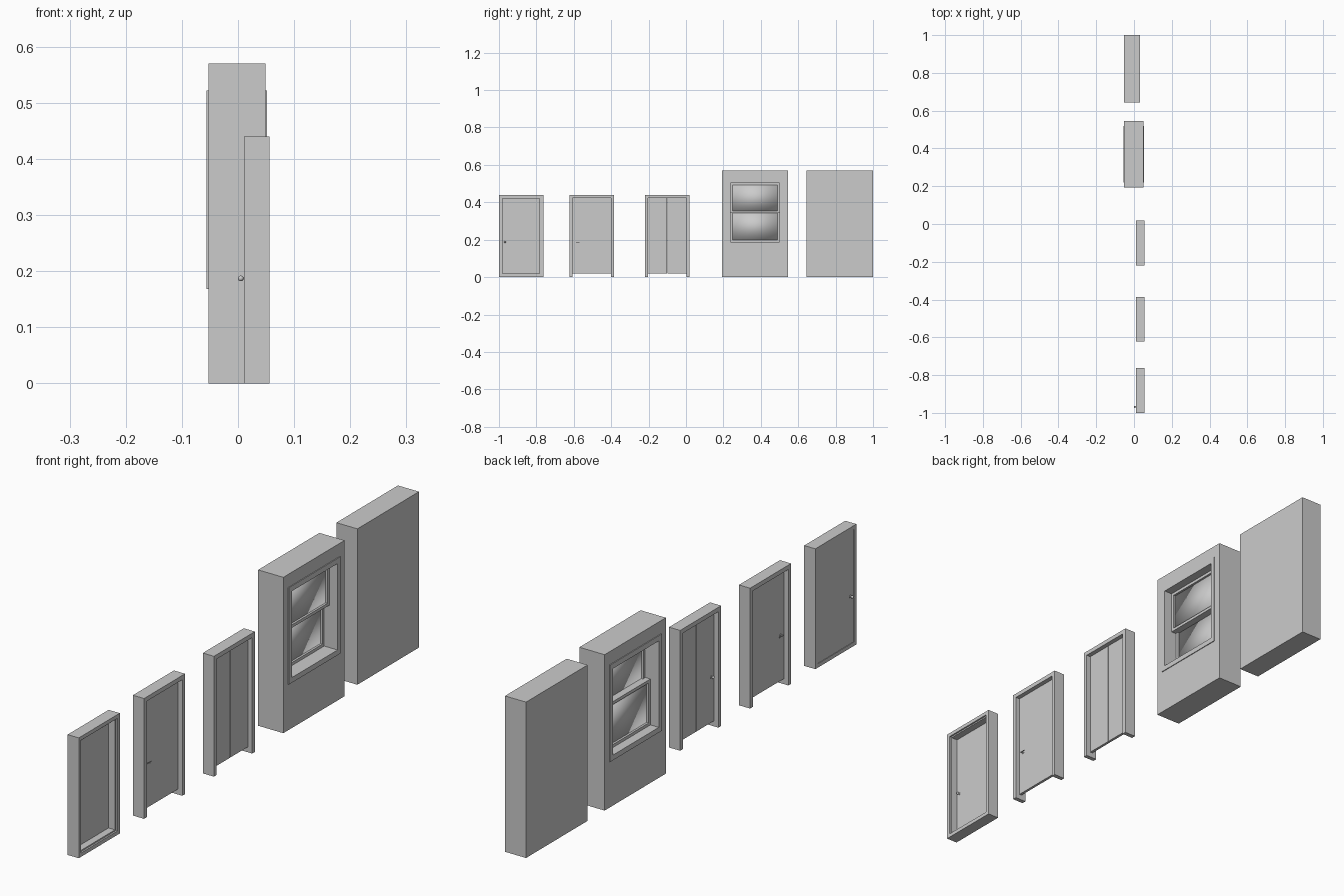
import bpy, bmesh, math
from mathutils import Matrix, Vector

if "Cube" in bpy.data.objects:
    bpy.data.objects.remove(bpy.data.objects["Cube"])


def finish(name, bm, smooth=False):
    me = bpy.data.meshes.new(name)
    bmesh.ops.recalc_face_normals(bm, faces=bm.faces)
    bm.to_mesh(me)
    bm.free()
    ob = bpy.data.objects.new(name, me)
    bpy.context.collection.objects.link(ob)
    for p in me.polygons:
        p.use_smooth = smooth
    return ob


def box(name, x, y, z, smooth=False):
    bm = bmesh.new()
    size = Vector((x[1] - x[0], y[1] - y[0], z[1] - z[0]))
    mid = Vector((sum(x) / 2, sum(y) / 2, sum(z) / 2))
    bmesh.ops.create_cube(bm, size=1, matrix=Matrix.Translation(mid) @ Matrix.Diagonal(size).to_4x4())
    return finish(name, bm, smooth)


def ring(name, x, y, z, w, h=None):
    """Closed rectangular frame in the YZ plane, side width w and rail height h."""
    h = h or w
    bm = bmesh.new()
    loops = []
    for xx in x:
        for dy, dz in ((0, 0), (w, h)):
            a, b, c, d = y[0] + dy, y[1] - dy, z[0] + dz, z[1] - dz
            loops.append([bm.verts.new((xx, p, q)) for p, q in ((a, c), (b, c), (b, d), (a, d))])
    for l, m in ((0, 1), (1, 3), (3, 2), (2, 0)):
        for i in range(4):
            j = (i + 1) % 4
            bm.faces.new((loops[l][i], loops[l][j], loops[m][j], loops[m][i]))
    return finish(name, bm)


def arch(name, x, y, top, w):
    """Three-sided frame open at the floor."""
    bm = bmesh.new()
    pts = [(y[0], 0), (y[0], top), (y[1], top), (y[1], 0),
           (y[1] - w, 0), (y[1] - w, top - w), (y[0] + w, top - w), (y[0] + w, 0)]
    f = bm.faces.new([bm.verts.new((x[0], p, q)) for p, q in pts])
    ext = bmesh.ops.extrude_face_region(bm, geom=[f])
    bmesh.ops.translate(bm, vec=(x[1] - x[0], 0, 0),
                        verts=[v for v in ext['geom'] if isinstance(v, bmesh.types.BMVert)])
    return finish(name, bm)


def handle(name, x, y, z, side, lever):
    """Rose and stem along x, ending in a knob or a lever."""
    bm = bmesh.new()
    turn = Matrix.Rotation(math.pi / 2, 4, 'Y')
    for r, a, b in ((0.005, 0, 0.002), (0.002, 0, 0.009)):
        bmesh.ops.create_cone(bm, cap_ends=True, segments=16, radius1=r, radius2=r, depth=b - a,
                              matrix=Matrix.Translation((x + side * (a + b) / 2, y, z)) @ turn)
    if lever:
        bmesh.ops.create_cone(bm, cap_ends=True, segments=12, radius1=0.002, radius2=0.0015, depth=0.02,
                              matrix=Matrix.Translation((x + side * 0.009, y + 0.008, z))
                              @ Matrix.Rotation(-math.pi / 2, 4, 'X'))
    else:
        bmesh.ops.create_uvsphere(bm, u_segments=16, v_segments=8, radius=0.005,
                                  matrix=Matrix.Translation((x + side * 0.008, y, z)))
    ob = finish(name, bm)
    bpy.context.view_layer.objects.active = ob
    ob.select_set(True)
    bpy.ops.object.shade_smooth_by_angle(angle=math.radians(40))
    ob.select_set(False)


FX = (0.011, 0.056)     # door frame depth
TOP, W = 0.44, 0.014

# exterior door with sill, leaf near the back of its frame
y = (-1.0, -0.763)
ring("entry_frame", FX, y, (0, TOP), W)
ring("entry_stop", (0.024, 0.05), (y[0] + W, y[1] - W), (W, TOP - W), 0.005)
box("entry_leaf", (0.013, 0.024), (y[0] + W, y[1] - W), (W, TOP - W))
for s, x in ((-1, 0.013), (1, 0.024)):
    handle("entry_knob", x, y[0] + 0.032, 0.187, s, False)

# interior door, leaf mid-frame with a gap at the floor
y = (-0.623, -0.386)
arch("interior_frame", FX, y, TOP, W + 0.002)
box("interior_leaf", (0.029, 0.039), (y[0] + W, y[1] - W), (0.02, TOP - W))
for s, x in ((-1, 0.029), (1, 0.039)):
    handle("interior_lever", x, y[0] + 0.036, 0.187, s, True)

# double-leaf closet door
y = (-0.219, 0.018)
arch("closet_frame", FX, y, TOP, W + 0.002)
mid = sum(y) / 2
box("closet_leaf_left", (0.029, 0.039), (y[0] + W, mid - 0.001), (0.02, TOP - W))
box("closet_leaf_right", (0.029, 0.039), (mid + 0.001, y[1] - W), (0.02, TOP - W))
handle("closet_knob", 0.029, y[0] + 0.032, 0.187, -1, False)

# wall with window opening
y, z = (0.192, 0.546), (0, 0.57)
oy, oz = (0.227, 0.511), (0.177, 0.513)
wall = ring("window_wall", (-0.053, 0.049), y, z, 0.035, 0.057)
for v in wall.data.vertices:      # lower the bottom of the hole to the sill height
    if abs(v.co.z - 0.057) < 1e-4:
        v.co.z = oz[0]

# window lining and casings on both faces
ring("window_lining", (-0.056, 0.052), oy, oz, 0.010)
for x in ((-0.056, -0.053), (0.049, 0.052)):
    ring("window_casing", x, (0.219, 0.519), (0.168, 0.522), 0.014)

# two sliding sashes with smooth-shaded glass
iy = (oy[0] + 0.010, oy[1] - 0.010)
for label, cx, z in (("upper", 0.009, (0.342, 0.503)), ("lower", -0.012, (0.187, 0.355))):
    ring(label + "_sash", (cx - 0.010, cx + 0.010), iy, z, 0.011)
    box(label + "_glass", (cx - 0.002, cx + 0.002), (iy[0] + 0.01, iy[1] - 0.01),
        (z[0] + 0.01, z[1] - 0.01), True)

# plain wall
box("plain_wall", (-0.053, 0.032), (0.644, 1.0), (0, 0.57))
